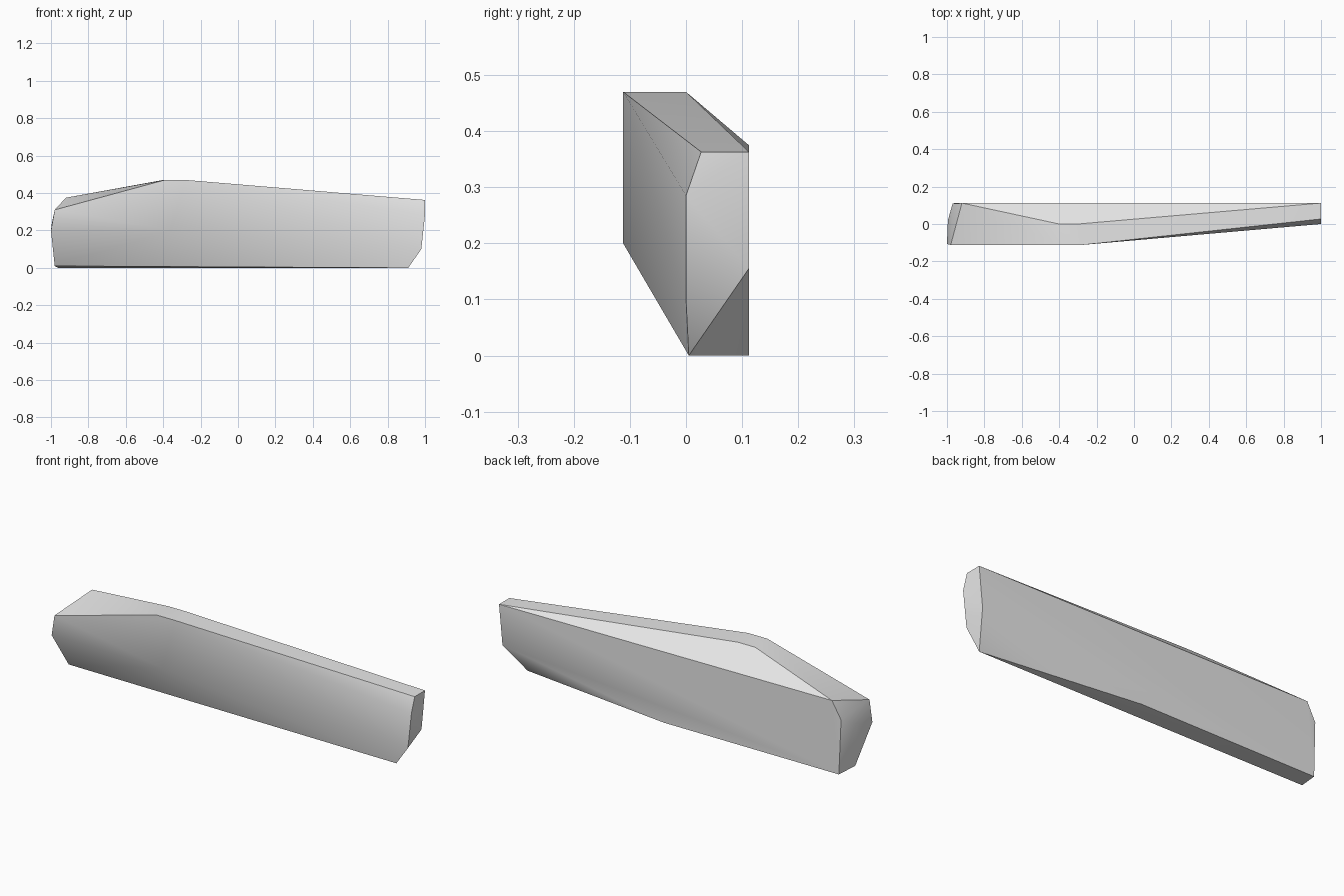
import bpy, bmesh, math

cube = bpy.data.objects.get("Cube")
if cube:
    bpy.data.objects.remove(cube, do_unlink=True)

# Corner points of the faceted slab, grouped by the part they bound
FRONT, BACK = -0.112, 0.112
crest = [(-0.39, FRONT, 0.47), (-0.28, FRONT, 0.47),
         (-0.40, 0, 0.47), (-0.30, 0, 0.47)]
belly = [(-0.36, FRONT, 0.20)]
right_end = [(-0.98, FRONT, 0.31), (-1, -0.107, 0.20), (-0.98, 0.005, 0.01),
             (-0.97, 0.108, 0.285), (-0.995, 0.02, 0.24), (-0.92, BACK, 0.375)]
left_end = [(1, 0.027, 0.363), (1, 0, 0.285), (0.98, 0, 0.10),
            (0.91, 0.005, 0), (0.98, BACK, 0.155), (1, BACK, 0.363)]
rear_foot = [(-0.96, BACK, 0), (0.05, BACK, 0)]

# Wrap the points in a convex skin and merge its flat facets
bm = bmesh.new()
for p in crest + belly + right_end + left_end + rear_foot:
    bm.verts.new(p)
hull = bmesh.ops.convex_hull(bm, input=bm.verts)
loose = [v for v in bm.verts if not v.link_faces]
bmesh.ops.delete(bm, geom=loose, context='VERTS')
bmesh.ops.dissolve_limit(bm, angle_limit=math.radians(0.5),
                         verts=bm.verts, edges=bm.edges)
bmesh.ops.recalc_face_normals(bm, faces=bm.faces)
mesh = bpy.data.meshes.new("stone_slab")
bm.to_mesh(mesh)
bm.free()

slab = bpy.data.objects.new("stone_slab", mesh)
bpy.context.collection.objects.link(slab)

# Plain grey material
grey = bpy.data.materials.new("light_grey")
grey.use_nodes = True
color = (0.8, 0.8, 0.8, 1)
grey.diffuse_color = color
for node in grey.node_tree.nodes:
    if node.type == 'BSDF_PRINCIPLED':
        node.inputs["Base Color"].default_value = color
mesh.materials.append(grey)

# Smooth the shallow folds, keep the steep ones crisp
bpy.ops.object.select_all(action='DESELECT')
slab.select_set(True)
bpy.context.view_layer.objects.active = slab
bpy.ops.object.shade_smooth_by_angle(angle=math.radians(40))
